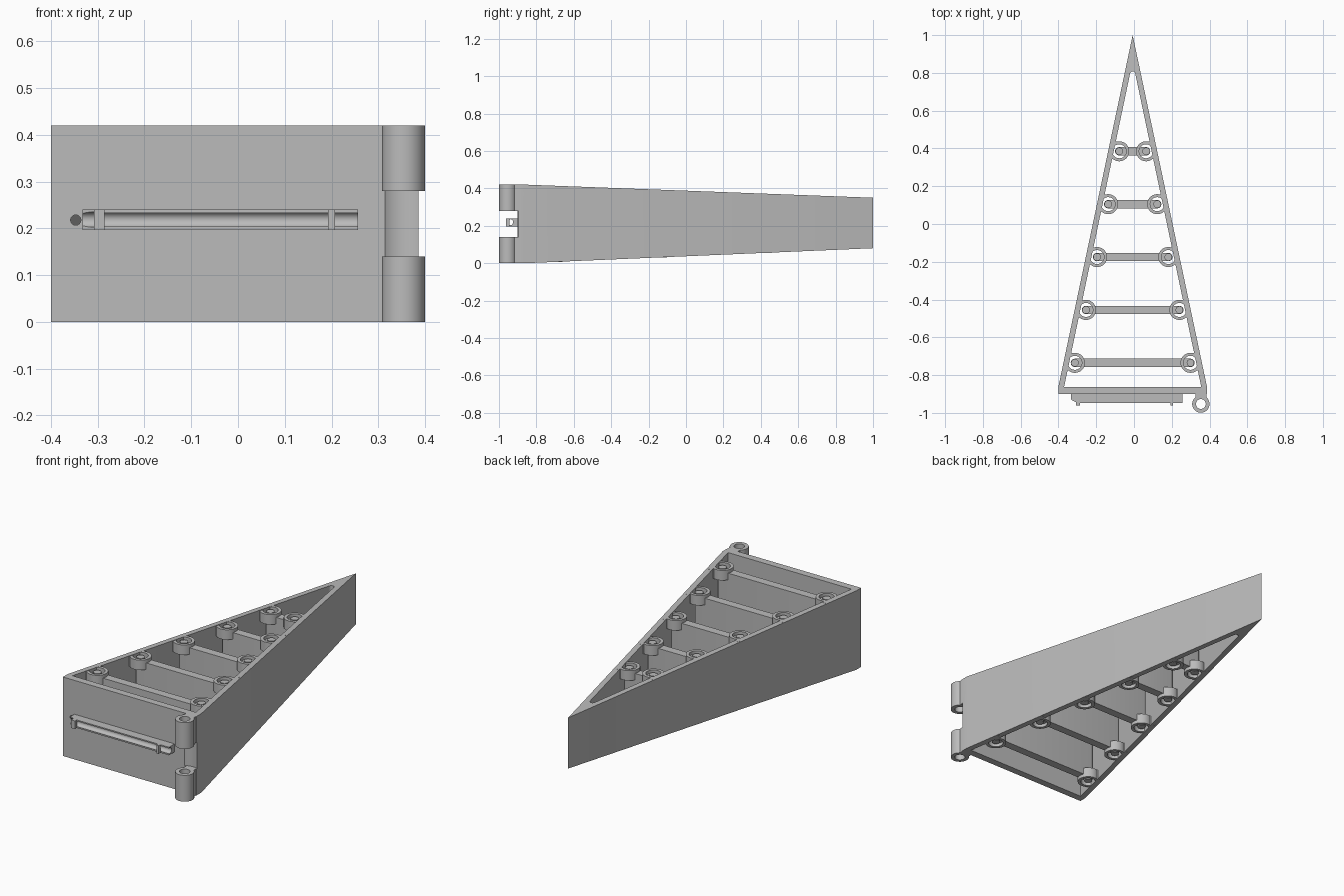
import bpy, bmesh, math
from mathutils import Matrix

cube = bpy.data.objects.get("Cube")
if cube:
    bpy.data.objects.remove(cube, do_unlink=True)

grey = bpy.data.materials.new("plain_grey")
grey.use_nodes = True
grey.diffuse_color = (0.5, 0.5, 0.5, 1)
grey.node_tree.nodes["Principled BSDF"].inputs["Base Color"].default_value = grey.diffuse_color

MID = -0.007        # x of the symmetry line
BREAK = -0.86       # y where the taper starts
HALF = 0.393        # half width at the taper start


def taper(y):
    return max(0, (y - BREAK) / (1 - BREAK))


def top_z(y):
    return 0.42 - 0.07 * taper(y)


def bottom_z(y):
    return 0.08 * taper(y)


def finish(name, bm):
    bmesh.ops.recalc_face_normals(bm, faces=bm.faces)
    mesh = bpy.data.meshes.new(name)
    bm.to_mesh(mesh)
    bm.free()
    mesh.materials.append(grey)
    obj = bpy.data.objects.new(name, mesh)
    bpy.context.collection.objects.link(obj)
    return obj


def prism(name, outline, low, high, split=None):
    """Extrude an xy outline between two height functions."""
    bm = bmesh.new()
    caps = [[bm.verts.new((x, y, f(y))) for x, y in outline] for f in (low, high)]
    n = len(outline)
    for cap in caps:
        bm.faces.new(cap)
        if split:
            bmesh.ops.connect_verts(bm, verts=[cap[i] for i in split])
    for i in range(n):
        j = (i + 1) % n
        bm.faces.new((caps[0][i], caps[0][j], caps[1][j], caps[1][i]))
    return finish(name, bm)


def ring(name, outer, inner, z0, z1):
    """Closed tube wall between two matching outlines."""
    bm = bmesh.new()
    loops = [[bm.verts.new((x, y, z)) for x, y in pts]
             for pts, z in ((outer, z0), (outer, z1), (inner, z1), (inner, z0))]
    n = len(outer)
    for k in range(4):
        a, b = loops[k], loops[(k + 1) % 4]
        for i in range(n):
            j = (i + 1) % n
            bm.faces.new((a[i], a[j], b[j], b[i]))
    return finish(name, bm)


def circle(cx, cy, r, n=40):
    return [(cx + r * math.cos(math.tau * i / n), cy + r * math.sin(math.tau * i / n))
            for i in range(n)]


def box(name, x0, x1, y0, y1, z0, z1):
    return prism(name, [(x0, y0), (x1, y0), (x1, y1), (x0, y1)],
                 lambda y: z0, lambda y: z1)


def cylinder(name, r, length, place, axis):
    bm = bmesh.new()
    turn = Matrix.Rotation(math.pi / 2, 4, {"x": "Y", "y": "X"}[axis])
    bmesh.ops.create_cone(bm, cap_ends=True, segments=32, radius1=r, radius2=r,
                          depth=length, matrix=Matrix.Translation(place) @ turn)
    return finish(name, bm)


def cut(obj, cutter):
    mod = obj.modifiers.new("cut", "BOOLEAN")
    mod.operation, mod.object, mod.solver = "DIFFERENCE", cutter, "EXACT"
    bpy.context.view_layer.objects.active = obj
    bpy.ops.object.modifier_apply(modifier=mod.name)
    bpy.data.objects.remove(cutter, do_unlink=True)


parts = []

# Wedge shaped frame, open at top and bottom
left, right = MID - HALF, MID + HALF
frame = prism("wedge_frame", [(left, -0.9), (right, -0.9), (right, BREAK), (MID, 1), (left, BREAK)],
              bottom_z, top_z, split=(2, 4))
tip = [(MID + 0.015 * math.cos(a), 0.79 + 0.018 * math.sin(a))
       for a in (math.pi * i / 8 for i in range(9))]
cut(frame, prism("opening", [(left + 0.03, -0.862), (right - 0.03, -0.862)] + tip,
                 lambda y: -0.1, lambda y: 0.6))

# Hinge knuckles with a clearance scoop between them
HX, HY, HR = 0.354, -0.953, 0.046
cut(frame, prism("scoop", circle(HX, HY, 0.066), lambda y: 0.14, lambda y: 0.28))
for name, z0 in (("lower", 0), ("upper", 0.28)):
    parts.append(ring(name + "_hinge_knuckle", circle(HX, HY, HR), circle(HX, HY, 0.026),
                      z0, z0 + 0.14))
    parts.append(box(name + "_hinge_web", 0.325, 0.383, -0.918, -0.89, z0, z0 + 0.14))

# Small hole beside the latch channel
cut(frame, cylinder("wall_hole", 0.011, 0.1, (-0.347, -0.89, 0.218), "y"))
parts.append(frame)

# Latch channel on the front wall
channel = prism("latch_channel", [(-0.333, -0.895), (-0.333, -0.93), (-0.3, -0.947),
                                  (0.257, -0.947), (0.257, -0.895)],
                lambda y: 0.197, lambda y: 0.24)
cut(channel, cylinder("groove", 0.016, 0.7, (-0.02, -0.94, 0.219), "x"))
parts.append(channel)
for i, (x0, x1) in enumerate(((-0.308, -0.286), (0.193, 0.207))):
    parts.append(box(f"channel_clip_{i}", x0, x1, -0.962, -0.945, 0.197, 0.24))

# Cross ribs with a flared collar at each end, top and bottom
N = 48
slope = math.atan2(HALF, 1 - BREAK)
for row in range(5):
    y = -0.735 + 0.28 * row
    reach = 0.306 - 0.0587 * row
    low, high = bottom_z(y), top_z(y)
    capsule = [(MID + s * (reach + 0.022 * math.cos(a)), y + s * 0.022 * math.sin(a))
               for s in (1, -1) for a in (math.pi * (i / 12 - 0.5) for i in range(13))]
    parts.append(prism(f"rib_{row}", capsule, lambda y: low + 0.02, lambda y: high - 0.02))
    for side in (1, -1):
        cx = MID + side * reach
        outer, inner = [], []
        for i in range(N):
            a = math.tau * i / N - math.pi
            r = 0.05 / math.cos(a) if abs(a) < math.radians(54) else 0.053
            b = a + slope
            outer.append((cx + side * r * math.cos(b), y + r * math.sin(b)))
            inner.append((cx + side * 0.037 * math.cos(b), y + 0.037 * math.sin(b)))
        parts.append(ring(f"top_collar_{row}", outer, inner, high - 0.055, high - 0.002))
        parts.append(ring(f"bottom_collar_{row}", outer, inner, low + 0.002, low + 0.055))
        parts.append(prism(f"pin_{row}", circle(cx, y, 0.02, 24),
                           lambda y: low + 0.008, lambda y: high - 0.008))

# Smooth the round walls, keep the edges crisp
bpy.ops.object.select_all(action="DESELECT")
for part in parts:
    part.select_set(True)
bpy.context.view_layer.objects.active = frame
bpy.ops.object.shade_smooth_by_angle(angle=math.radians(30))
